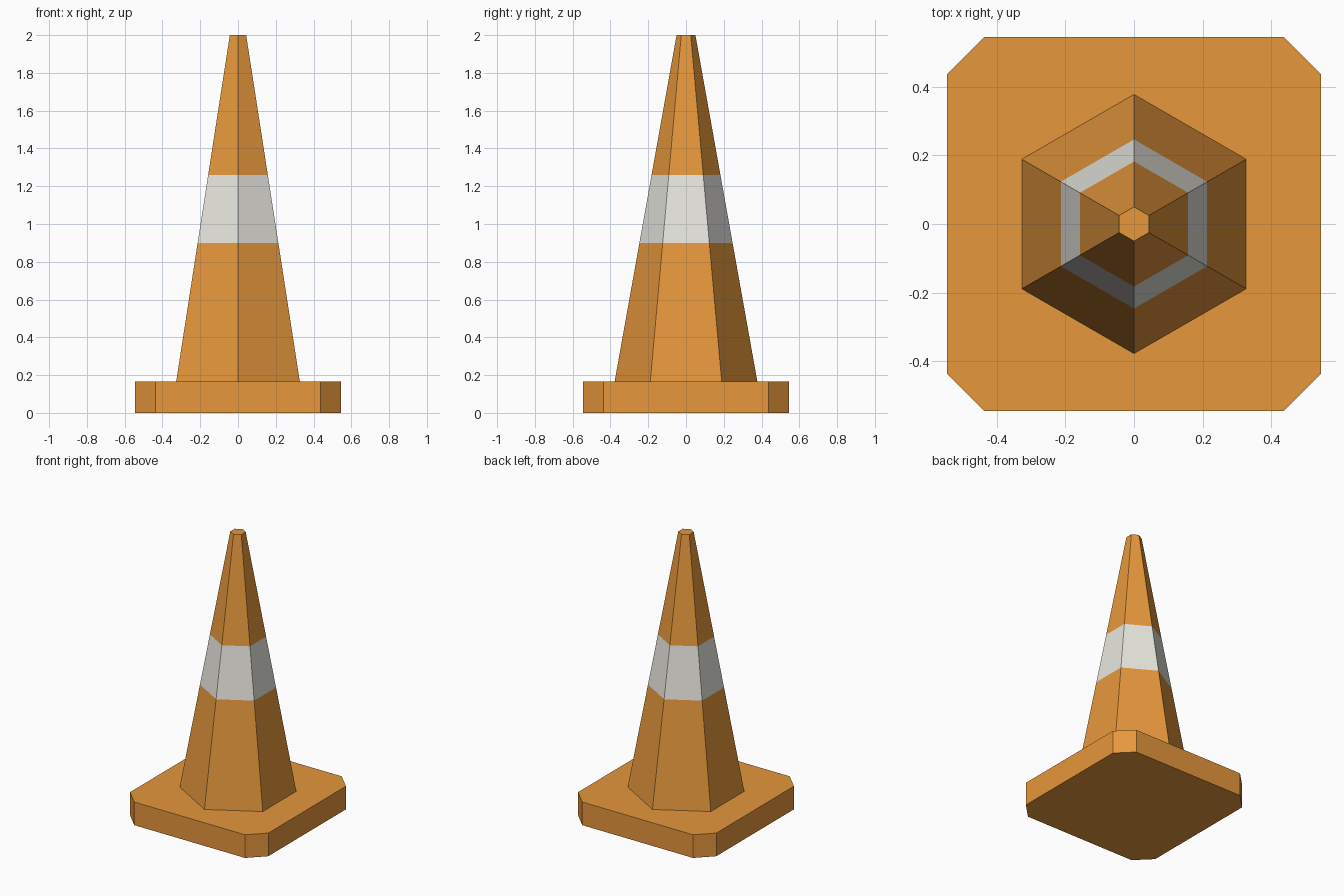
import bpy
import bmesh
from math import pi, sin, cos

cube = bpy.data.objects.get("Cube")
if cube:
    bpy.data.objects.remove(cube, do_unlink=True)


def material(name, rgb):
    mat = bpy.data.materials.new(name)
    mat.use_nodes = True
    color = (*rgb, 1.0)
    mat.diffuse_color = color
    mat.node_tree.nodes["Principled BSDF"].inputs["Base Color"].default_value = color
    return mat


orange = material("orange", (0.79, 0.31, 0.045))
white = material("off_white", (0.80, 0.79, 0.73))


def loft(name, rings, materials, band=None):
    """Join equal-sized rings of points into a closed, flat-shaded solid."""
    bm = bmesh.new()
    loops = [[bm.verts.new(p) for p in ring] for ring in rings]
    count = len(loops[0])
    for level, (low, high) in enumerate(zip(loops, loops[1:])):
        for i in range(count):
            j = (i + 1) % count
            face = bm.faces.new((low[i], low[j], high[j], high[i]))
            face.material_index = 1 if level == band else 0
    bm.faces.new(loops[0][::-1])
    bm.faces.new(loops[-1])
    mesh = bpy.data.meshes.new(name)
    bm.to_mesh(mesh)
    bm.free()
    for mat in materials:
        mesh.materials.append(mat)
    obj = bpy.data.objects.new(name, mesh)
    bpy.context.collection.objects.link(obj)
    return obj


# Square foot with cut corners
HALF, CUT, FOOT_TOP = 0.545, 0.108, 0.165
inner = HALF - CUT
outline = []
for k in range(4):
    c, s = round(cos(k * pi / 2)), round(sin(k * pi / 2))
    for x, y in ((HALF, -inner), (HALF, inner)):
        outline.append((x * c - y * s, x * s + y * c))
loft("foot", [[(x, y, z) for x, y in outline] for z in (0, FOOT_TOP)], [orange])

# Six-sided tapered body with a pale band
TOP, R_LOW, R_TOP = 2.0, 0.378, 0.05


def hexagon(z):
    r = R_LOW + (R_TOP - R_LOW) * (z - FOOT_TOP) / (TOP - FOOT_TOP)
    angles = [pi / 2 + k * pi / 3 for k in range(6)]
    return [(r * cos(a), r * sin(a), z) for a in angles]


loft("cone_body", [hexagon(z) for z in (FOOT_TOP, 0.9, 1.26, TOP)],
     [orange, white], band=1)
